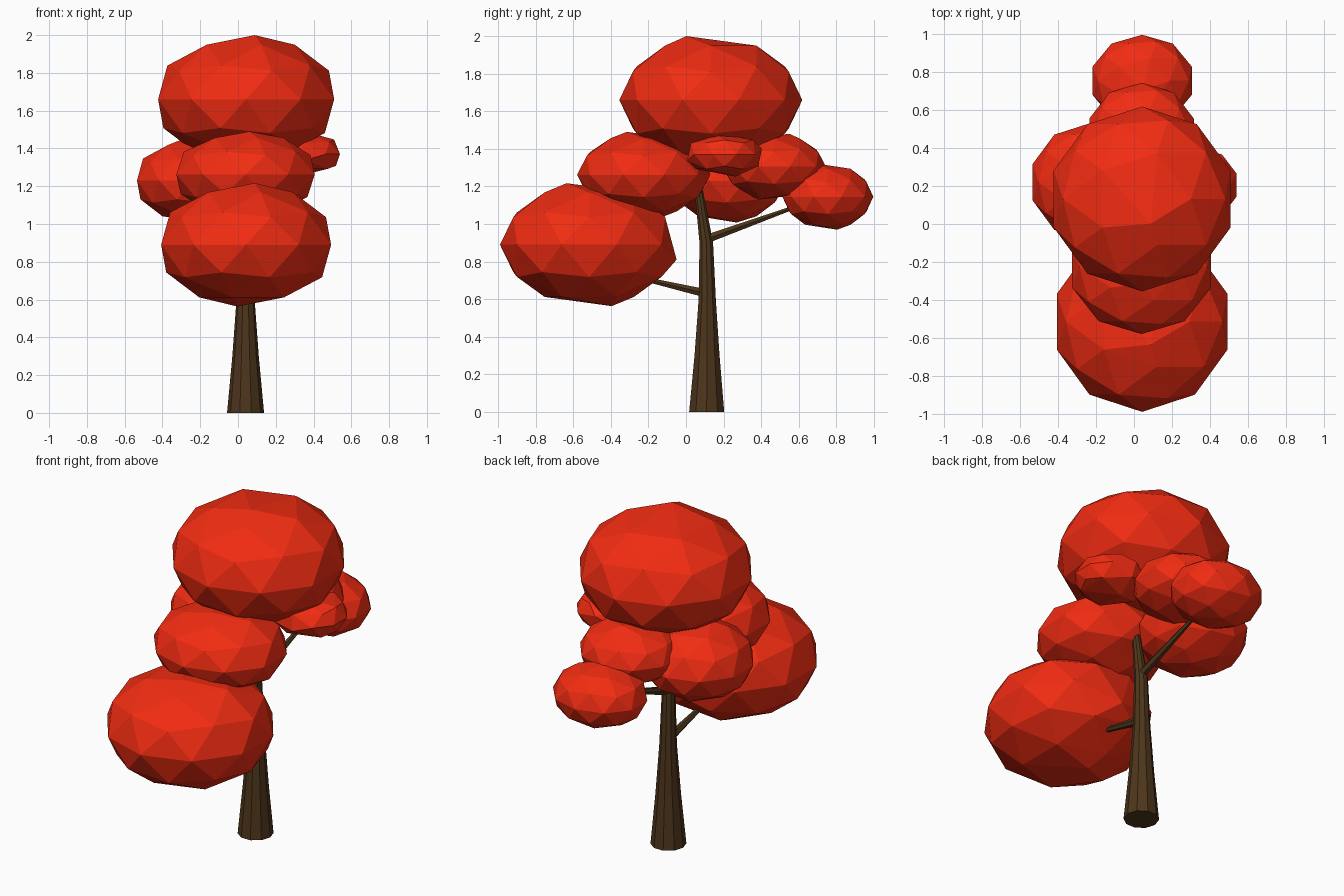
import bpy, bmesh, math
from mathutils import Vector

if "Cube" in bpy.data.objects:
    bpy.data.objects.remove(bpy.data.objects["Cube"])


def material(name, rgb):
    m = bpy.data.materials.new(name)
    m.diffuse_color = (*rgb, 1)
    m.use_nodes = True
    m.node_tree.nodes["Principled BSDF"].inputs["Base Color"].default_value = m.diffuse_color
    return m


RED = material("red_leaves", (0.88, 0.025, 0.006))
BROWN = material("bark", (0.075, 0.036, 0.011))


def add_object(name, bm, mat):
    bmesh.ops.recalc_face_normals(bm, faces=bm.faces[:])
    me = bpy.data.meshes.new(name)
    bm.to_mesh(me)
    bm.free()
    me.materials.append(mat)
    ob = bpy.data.objects.new(name, me)
    bpy.context.collection.objects.link(ob)
    return ob


def blob(name, centre, radii, pole=(0, 0), simplify=None):
    """Faceted leaf clump; pole slides the top and bottom points sideways."""
    bm = bmesh.new()
    bmesh.ops.create_icosphere(bm, subdivisions=2, radius=1)
    for v in bm.verts:
        offset = Vector((0, 0, 0))
        if abs(v.co.z) > 0.97:
            offset = Vector((pole[0], pole[1], 0)) * v.co.z
        v.co = Vector([c + r * k for c, r, k in zip(centre, radii, v.co)]) + offset
    ob = add_object(name, bm, RED)
    if simplify:
        mod = ob.modifiers.new("fewer_faces", 'DECIMATE')
        mod.ratio = simplify
    return ob


def tube(name, path, sides):
    """Tapered limb through (x, y, z, radius) points."""
    bm = bmesh.new()
    pts = [Vector(p[:3]) for p in path]
    upright = abs((pts[-1] - pts[0]).normalized().z) > 0.8
    rings = []
    for p, row in zip(pts, path):
        d = Vector((0, 0, 1)) if upright else (pts[-1] - pts[0]).normalized()
        u = Vector((1, 0, 0))
        w = d.cross(u).normalized()
        rings.append([bm.verts.new(p + row[3] * (u * math.cos(a) + w * math.sin(a)))
                      for a in (2 * math.pi * i / sides for i in range(sides))])
    for a, b in zip(rings, rings[1:]):
        for i in range(sides):
            j = (i + 1) % sides
            bm.faces.new((a[i], a[j], b[j], b[i]))
    bm.faces.new(rings[0])
    bm.faces.new(rings[-1])
    return add_object(name, bm, BROWN)


# Trunk and branches
tube("trunk", [(0.04, 0.11, 0, 0.098), (0.04, 0.112, 0.3, 0.07),
               (0.04, 0.113, 0.6, 0.048), (0.04, 0.108, 0.9, 0.038),
               (0.04, 0.075, 1.13, 0.026), (0.04, 0.06, 1.22, 0.02)], 10)
tube("front_branch", [(0.04, 0.11, 0.63, 0.026), (0.04, -0.3, 0.725, 0.01)], 6)
tube("back_branch", [(0.04, 0.11, 0.92, 0.026), (0.04, 0.62, 1.105, 0.01)], 6)

# Large leaf clumps
blob("top_leaves", (0.043, 0.132, 1.66), (0.49, 0.487, 0.34), (0.045, -0.13))
lower = blob("lower_front_leaves", (0.043, -0.515, 0.89), (0.473, 0.475, 0.327), (0.045, -0.12))
# Dip the rearmost point
rear = max(lower.data.vertices, key=lambda v: v.co.y)
rear.co.y -= 0.01
rear.co.z -= 0.08

# Smaller leaf clumps
blob("middle_front_leaves", (0.04, -0.225, 1.262), (0.385, 0.355, 0.228), (0.02, -0.09))
blob("left_leaves", (-0.235, 0.22, 1.23), (0.315, 0.31, 0.222), (-0.05, -0.05))
blob("right_leaves", (0.34, 0.205, 1.37), (0.21, 0.2, 0.118), simplify=0.6)
blob("back_leaves", (0.04, 0.47, 1.305), (0.29, 0.275, 0.175), (0, 0.08))
blob("far_back_leaves", (0.043, 0.755, 1.145), (0.275, 0.242, 0.175), (0, -0.05))
